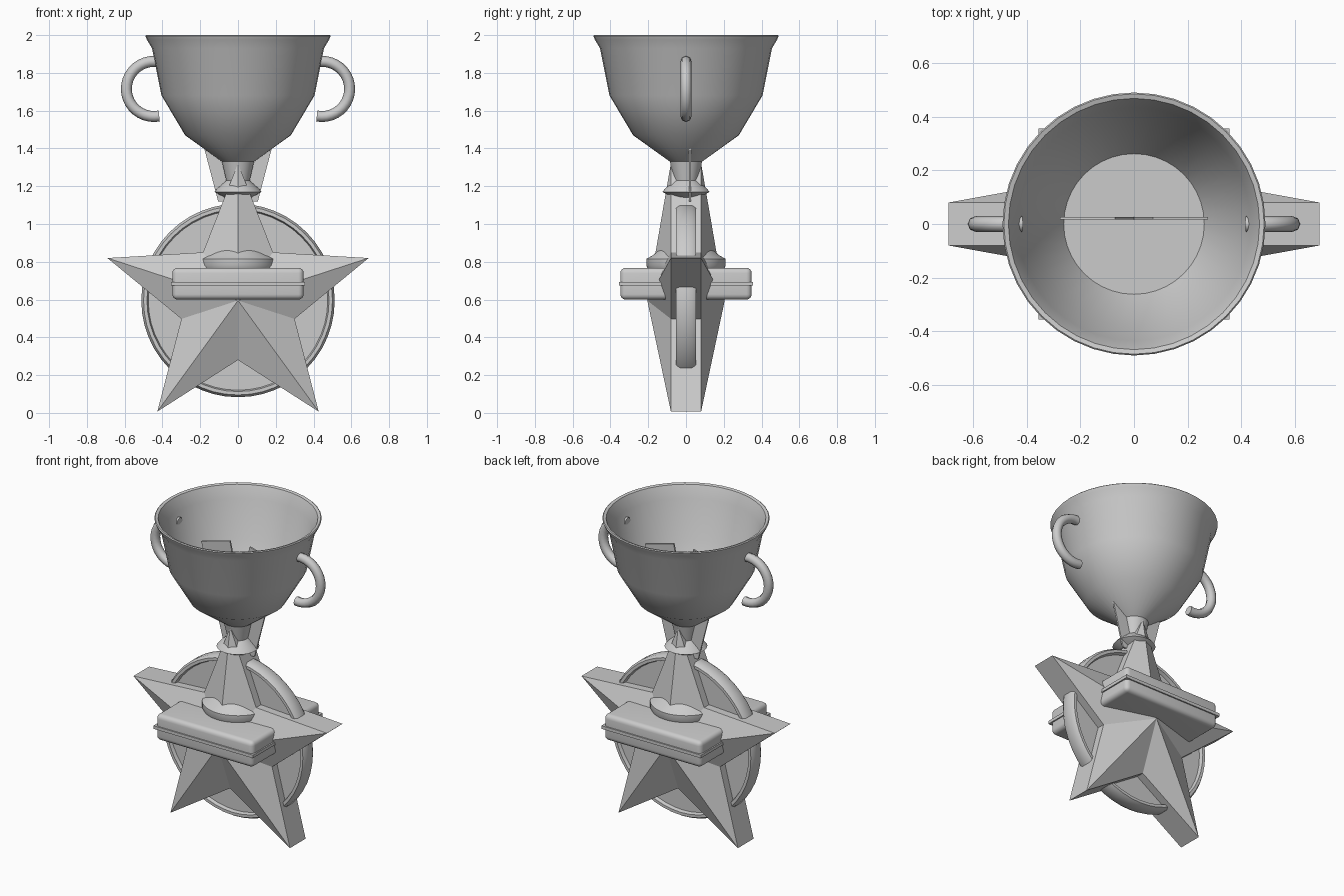
import bpy, bmesh
from math import sin, cos, pi, radians
from mathutils import Matrix

if "Cube" in bpy.data.objects:
    bpy.data.objects.remove(bpy.data.objects["Cube"])


def finish(name, bm, smooth=None):
    bmesh.ops.recalc_face_normals(bm, faces=bm.faces)
    me = bpy.data.meshes.new(name)
    bm.to_mesh(me)
    bm.free()
    ob = bpy.data.objects.new(name, me)
    bpy.context.collection.objects.link(ob)
    if smooth:
        bpy.ops.object.select_all(action='DESELECT')
        ob.select_set(True)
        bpy.context.view_layer.objects.active = ob
        bpy.ops.object.shade_smooth_by_angle(angle=radians(smooth))
    return ob


def lathe(name, profile, seg, matrix=Matrix(), smooth=35):
    bm = bmesh.new()
    vs = [bm.verts.new((r, 0, z)) for r, z in profile]
    es = [bm.edges.new(p) for p in zip(vs, vs[1:])]
    bmesh.ops.spin(bm, geom=vs + es, cent=(0, 0, 0), axis=(0, 0, 1),
                   angle=2 * pi, steps=seg)
    bmesh.ops.remove_doubles(bm, verts=bm.verts, dist=1e-4)
    bm.transform(matrix)
    return finish(name, bm, smooth)


def box(name, size, center, bevel=0):
    bm = bmesh.new()
    bmesh.ops.create_cube(bm, size=1)
    bm.transform(Matrix.Translation(center) @ Matrix.Diagonal((*size, 1)))
    if bevel:
        bmesh.ops.bevel(bm, geom=bm.edges[:], offset=bevel, segments=4,
                        profile=0.5, affect='EDGES')
    return finish(name, bm, 35 if bevel else None)


# Cup bowl with hollow inside, stem, collar
lathe("cup", [
    (0, 1.12), (0.07, 1.14), (0.125, 1.17), (0.11, 1.188), (0.062, 1.23),
    (0.085, 1.33), (0.28, 1.47), (0.405, 1.68), (0.455, 1.93), (0.482, 1.975),
    (0.49, 1.995), (0.485, 2.0), (0.468, 1.995), (0.435, 1.92),
    (0.385, 1.68), (0.262, 1.48), (0, 1.48)], 40, smooth=25)

# Foot and lower stem, mostly inside the star
lathe("foot", [(0, 0.76), (0.2, 0.76), (0.21, 0.78), (0.21, 0.815),
               (0.175, 0.835), (0.14, 0.865), (0.07, 0.9), (0.045, 1.0),
               (0.05, 1.14), (0, 1.14)], 40)

# Handles: open hooks on both sides
for side, label in ((1, "right"), (-1, "left")):
    cu = bpy.data.curves.new("handle_" + label, 'CURVE')
    cu.dimensions = '3D'
    cu.bevel_depth = 0.029
    cu.bevel_resolution = 2
    cu.use_fill_caps = True
    sp = cu.splines.new('POLY')
    n = 20
    sp.points.add(n)
    for i, p in enumerate(sp.points):
        a = radians(-101 + 202 * i / n)
        p.co = (side * (0.445 + 0.146 * cos(a)), 0, 1.715 + 0.146 * sin(a), 1)
    bpy.context.collection.objects.link(
        bpy.data.objects.new("handle_" + label, cu))

# Faceted five-pointed star
CZ = 0.595
bm = bmesh.new()
rings, hubs = [], []
for s in (-1, 1):
    hubs.append(bm.verts.new((0, s * 0.205, CZ)))
    rings.append([bm.verts.new((
        (0.315 if i % 2 else 0.727) * sin(i * pi / 5), s * 0.08,
        CZ + (0.315 if i % 2 else 0.727) * cos(i * pi / 5)))
        for i in range(10)])
for i in range(10):
    j = (i + 1) % 10
    for hub, ring in zip(hubs, rings):
        bm.faces.new((hub, ring[i], ring[j]))
    bm.faces.new((rings[0][i], rings[0][j], rings[1][j], rings[1][i]))
finish("star", bm)

# Medal disc with raised rim
lathe("medal", [(0, -0.03), (0.475, -0.03), (0.482, -0.052), (0.5, -0.052),
                (0.512, -0.032), (0.512, 0.032), (0.5, 0.052),
                (0.482, 0.052), (0.475, 0.03), (0, 0.03)], 48,
      Matrix.Translation((0, 0, CZ)) @ Matrix.Rotation(pi / 2, 4, 'X'))

# Crossed ribbon strips
for side, label in ((1, "right"), (-1, "left")):
    bm = bmesh.new()
    vs = [bm.verts.new((side * x, 0.017, z)) for x, z in
          ((0.07, 1.82), (0.275, 1.765), (0.105, 1.12), (-0.08, 1.12))]
    f = bm.faces.new(vs)
    ext = bmesh.ops.extrude_face_region(bm, geom=[f])
    bmesh.ops.translate(bm, vec=(0, 0.01, 0), verts=[
        v for v in ext["geom"] if isinstance(v, bmesh.types.BMVert)])
    finish("ribbon_" + label, bm)

# Square plinth with a seam band around its middle
box("plinth", (0.695, 0.695, 0.168), (0, 0, 0.684), 0.028)
box("plinth_band", (0.712, 0.712, 0.02), (0, 0, 0.684))
